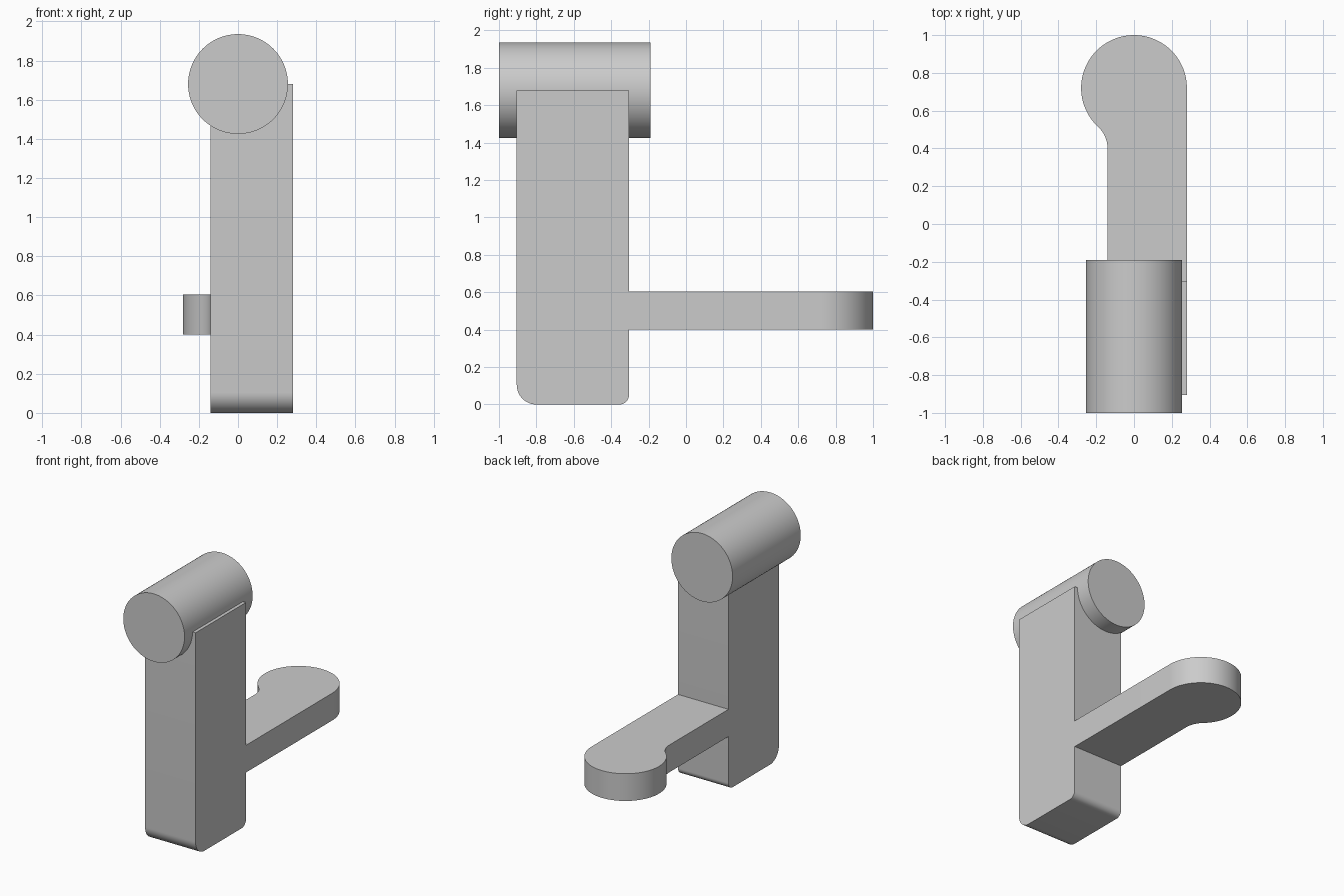
import bpy
import bmesh
from math import cos, sin, pi, radians, atan2, hypot
from mathutils import Vector

cube = bpy.data.objects.get("Cube")
if cube:
    bpy.data.objects.remove(cube, do_unlink=True)

grey = bpy.data.materials.new("plain grey")
grey.use_nodes = True
grey.diffuse_color = (0.6, 0.6, 0.6, 1)
grey.node_tree.nodes["Principled BSDF"].inputs["Base Color"].default_value = (0.6, 0.6, 0.6, 1)


def arc(cx, cy, r, start, end, steps):
    """Points along an arc, angles in radians."""
    return [(cx + r * cos(start + (end - start) * i / steps),
             cy + r * sin(start + (end - start) * i / steps)) for i in range(steps + 1)]


def extrude(name, profile, place, direction):
    """Sweep a flat profile, placed in space by a function, along a direction."""
    bm = bmesh.new()
    face = bm.faces.new([bm.verts.new(place(a, b)) for a, b in profile])
    swept = bmesh.ops.extrude_face_region(bm, geom=[face])["geom"]
    verts = [g for g in swept if isinstance(g, bmesh.types.BMVert)]
    bmesh.ops.translate(bm, verts=verts, vec=Vector(direction))
    bmesh.ops.recalc_face_normals(bm, faces=bm.faces)
    mesh = bpy.data.meshes.new(name)
    bm.to_mesh(mesh)
    bm.free()
    mesh.materials.append(grey)
    obj = bpy.data.objects.new(name, mesh)
    bpy.context.collection.objects.link(obj)
    bpy.ops.object.select_all(action="DESELECT")
    obj.select_set(True)
    bpy.context.view_layer.objects.active = obj
    bpy.ops.object.shade_smooth_by_angle(angle=radians(30))
    return obj


left, right = -0.14, 0.28
front, back = -0.905, -0.305
axis_z = 1.68

# Upright post with rounded bottom edges
post = [(back, axis_z), (front, axis_z)]
post += arc(front + 0.105, 0.105, 0.105, pi, 1.5 * pi, 12)
post += arc(back - 0.05, 0.05, 0.05, 1.5 * pi, 2 * pi, 10)
extrude("post", post, lambda y, z: (left, y, z), (right - left, 0, 0))

# Round crossbar on top of the post
barrel = arc(0, axis_z, 0.255, 0, 2 * pi, 96)[:-1]
extrude("barrel", barrel, lambda x, z: (x, -1, z), (0, 0.81, 0))

# Flat arm: round head blended into the straight shank by a concave fillet
head_y, head_r, fillet_y = 0.72, 0.28, 0.4
rise = head_y - fillet_y
fillet_r = (left ** 2 + rise ** 2 - head_r ** 2) / (2 * (head_r + left))
fillet_x = left - fillet_r
meet = atan2(rise, -fillet_x)
arm = [(left, back), (right, back)]
arm += arc(0, head_y, head_r, 0, pi + meet, 64)
arm += arc(fillet_x, fillet_y, fillet_r, meet, 0, 12)[1:]
extrude("arm", arm, lambda x, y: (x, y, 0.4), (0, 0, 0.205))
